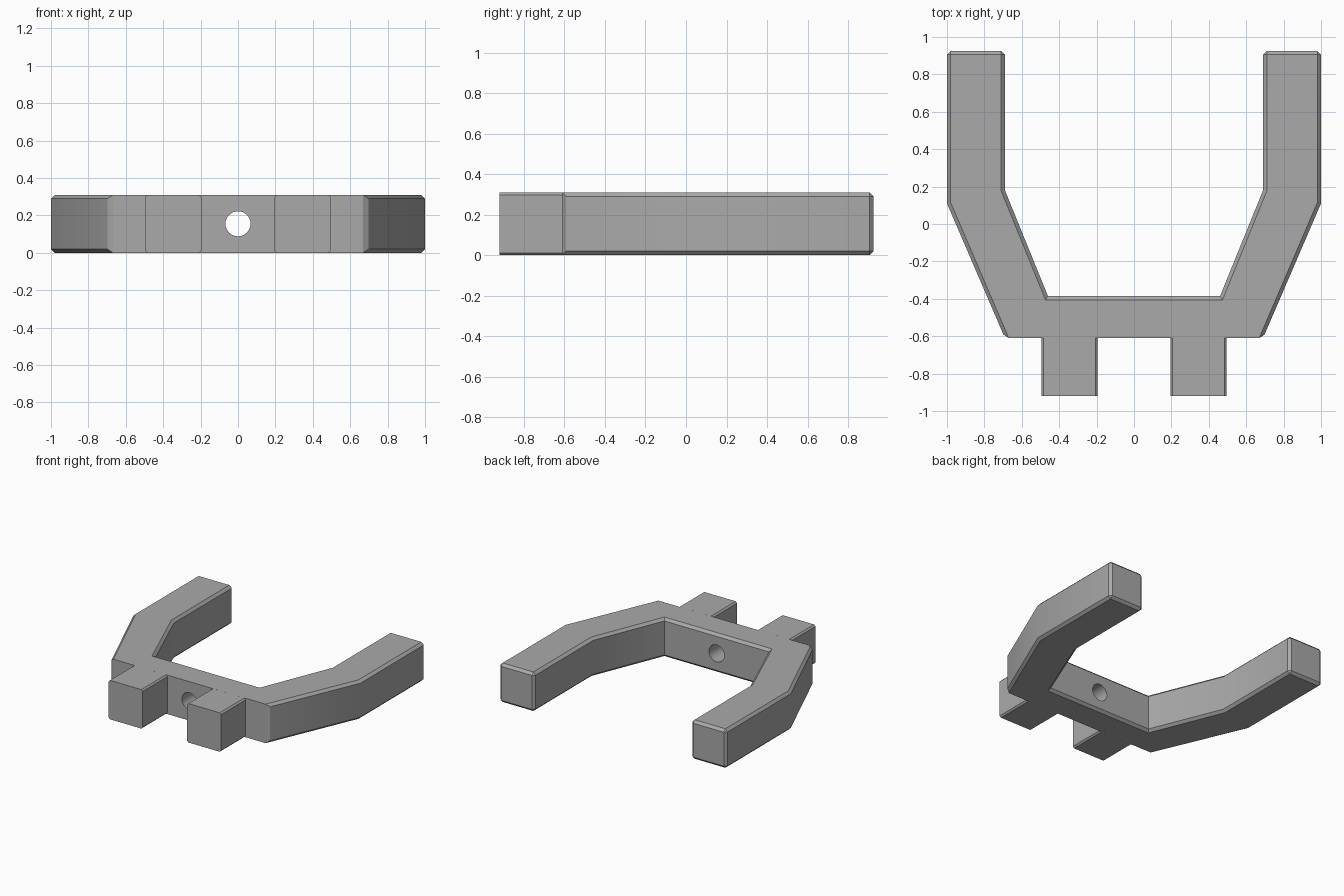
import bpy, bmesh
from mathutils import Matrix

if "Cube" in bpy.data.objects:
    bpy.data.objects.remove(bpy.data.objects["Cube"], do_unlink=True)

HEIGHT = 0.31
FRONT = -0.61

# Single flat colour
grey = bpy.data.materials.new("plain_grey")
grey.use_nodes = True
grey.diffuse_color = (0.4, 0.4, 0.4, 1)
grey.node_tree.nodes["Principled BSDF"].inputs["Base Color"].default_value = grey.diffuse_color


def slab(name, outline, chamfer, keep_edge):
    """Extrude an outline to full height and chamfer the edges picked by keep_edge."""
    bm = bmesh.new()
    face = bm.faces.new([bm.verts.new((x, y, 0)) for x, y in outline])
    top = bmesh.ops.extrude_face_region(bm, geom=[face])["geom"]
    bmesh.ops.translate(bm, vec=(0, 0, HEIGHT),
                        verts=[v for v in top if isinstance(v, bmesh.types.BMVert)])
    bmesh.ops.recalc_face_normals(bm, faces=bm.faces)
    edges = [e for e in bm.edges if keep_edge(e)]
    bmesh.ops.bevel(bm, geom=edges, offset=chamfer, segments=1, affect="EDGES")
    return finish(name, bm)


def finish(name, bm):
    mesh = bpy.data.meshes.new(name)
    bm.to_mesh(mesh)
    bm.free()
    mesh.materials.append(grey)
    obj = bpy.data.objects.new(name, mesh)
    bpy.context.collection.objects.link(obj)
    return obj


def on_plane(edge, y):
    return all(abs(v.co.y - y) < 0.001 for v in edge.verts)


def is_vertical(edge):
    return abs(edge.verts[0].co.z - edge.verts[1].co.z) > 0.1


# Fork body: chamfered all round except the flat front and the bends
def body_edge(e):
    if is_vertical(e):
        return e.calc_face_angle_signed() > 0.8
    return not on_plane(e, FRONT)


half = [(0.69, FRONT), (1, 0.11), (1, 0.925), (0.69, 0.925), (0.69, 0.18), (0.46, -0.385)]
body = slab("fork_body", half + [(-x, y) for x, y in reversed(half)], 0.02, body_edge)

# Cross hole through the middle of the fork
bm = bmesh.new()
bmesh.ops.create_cone(bm, cap_ends=True, segments=32, radius1=0.067, radius2=0.067, depth=0.6,
                      matrix=Matrix.Translation((0, -0.5, HEIGHT / 2)) @ Matrix.Rotation(1.570796, 4, "X"))
cutter = finish("hole_cutter", bm)
cutter.hide_render = True
hole = body.modifiers.new("hole", "BOOLEAN")
hole.operation = "DIFFERENCE"
hole.solver = "EXACT"
hole.object = cutter
bpy.context.view_layer.objects.active = body
bpy.ops.object.modifier_apply(modifier="hole")
bpy.data.objects.remove(cutter, do_unlink=True)

# Two mounting lugs, chamfered along their length
lugs = []
for side, name in ((1, "left_lug"), (-1, "right_lug")):
    xs = sorted((side * 0.195, side * 0.495))
    outline = [(xs[0], -0.92), (xs[1], -0.92), (xs[1], FRONT), (xs[0], FRONT)]
    lugs.append(slab(name, outline, 0.012,
                     lambda e: abs(e.verts[0].co.y - e.verts[1].co.y) > 0.1))

# Soft shading over the shallow bends only
bpy.ops.object.select_all(action="DESELECT")
for obj in [body] + lugs:
    obj.select_set(True)
bpy.ops.object.shade_smooth_by_angle(angle=0.52)
